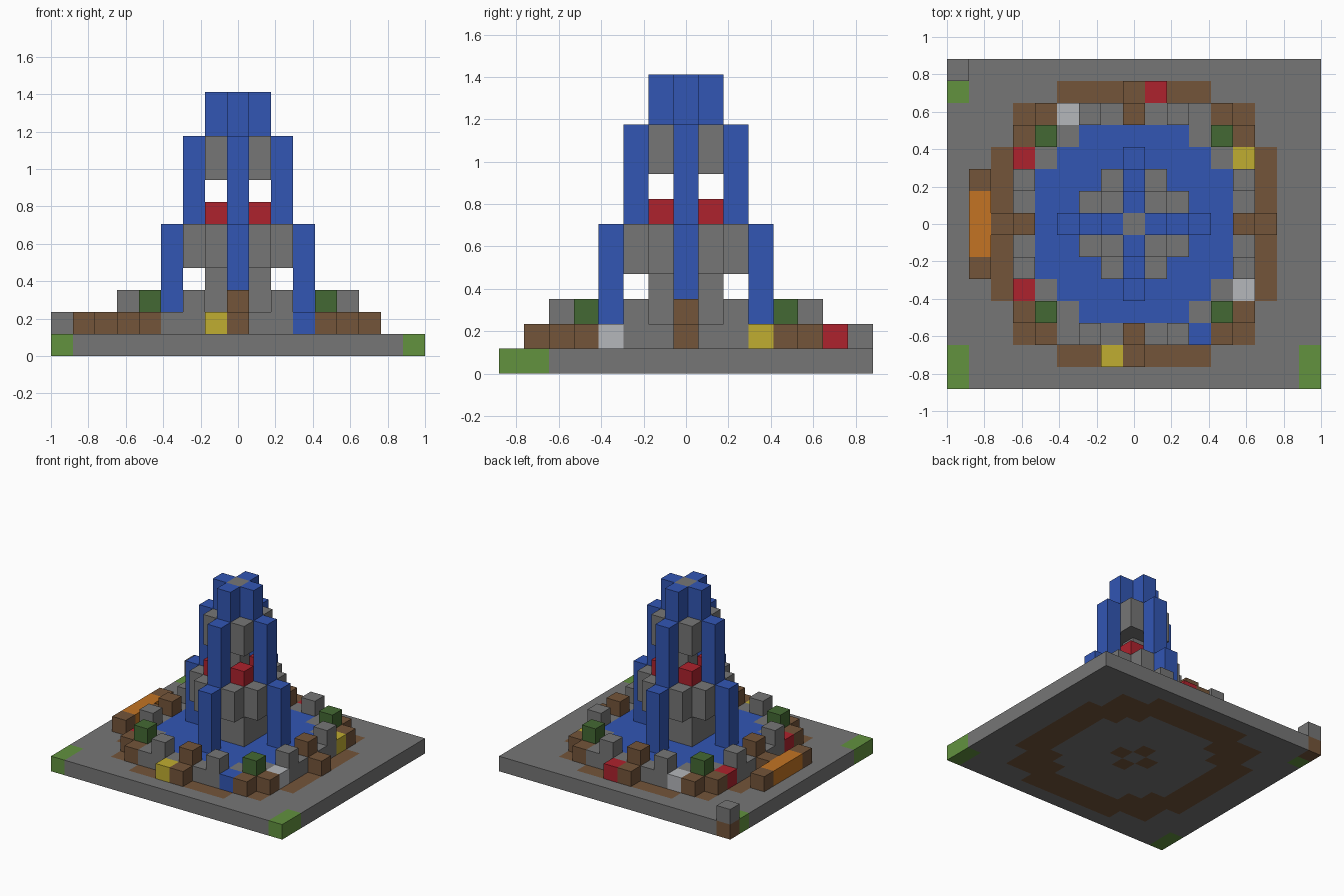
import bpy, bmesh
from mathutils import Vector

cube = bpy.data.objects.get("Cube")
if cube:
    bpy.data.objects.remove(cube, do_unlink=True)

U = 2 / 17  # block size

# Flat colours, as 8-bit display values
COLOURS = {
    "stone": (118, 118, 118),
    "water": (50, 86, 180),
    "earth": (116, 85, 58),
    "orange_wood": (195, 116, 35),
    "red_flower": (174, 34, 45),
    "yellow_flower": (192, 173, 49),
    "white_flower": (181, 183, 187),
    "grass": (98, 146, 63),
    "bush": (68, 105, 51),
}


def linear(c):
    c /= 255
    return c / 12.92 if c <= 0.04045 else ((c + 0.055) / 1.055) ** 2.4


def make_material(name, rgb):
    mat = bpy.data.materials.new(name)
    mat.use_nodes = True
    colour = [linear(c) for c in rgb] + [1]
    mat.diffuse_color = colour
    bsdf = mat.node_tree.nodes["Principled BSDF"]
    bsdf.inputs["Base Color"].default_value = colour
    bsdf.inputs["Roughness"].default_value = 0.9
    return mat


MATS = {n: make_material(n, rgb) for n, rgb in COLOURS.items()}
blocks = {}  # (x, y, layer) -> (part, colour)


def fill(part, colour, cells, low, high=None):
    """Stack blocks on each cell from layer low to layer high."""
    for x, y in cells:
        for z in range(low, (low if high is None else high) + 1):
            blocks[x, y, z] = (part, colour)


def around(a, b):
    """Mirror a cell across both axes and the diagonal."""
    return {(s * p, t * q) for p, q in ((a, b), (b, a)) for s in (-1, 1) for t in (-1, 1)}


# Ground slab with an earth ring below the basin
ground = [(x, y) for x in range(-8, 9) for y in range(-7, 8)]
pool = [(x, y) for x, y in ground if max(abs(x), abs(y)) <= 4 and abs(x) + abs(y) <= 6]
ring = [(x, y) for x, y in ground if (x, y) not in pool and max(abs(x), abs(y)) <= 6
        and (max(abs(x), abs(y)) <= 5 or min(abs(x), abs(y)) <= 3)]
fill("ground_slab", "stone", ground, 0)
fill("ground_slab", "earth", ring, 0)
fill("ground_slab", "earth", around(1, 0), 0)
fill("ground_slab", "earth", [(-8, 7)], 0)
fill("ground_slab", "grass", [(-8, -7), (-8, -6), (8, -7), (8, -6), (-8, 6)], 0)
fill("corner_stone", "stone", [(-8, 7)], 1)

# Basin and its wall
fill("pool_water", "water", pool, 1)
for a, b, top in ((5, 1, 1), (5, 2, 2), (5, 3, 1), (4, 3, 1), (4, 4, 1)):
    fill("basin_wall", "stone", around(a, b), 1, top)
fill("wall_planters", "earth", around(5, 4), 1)
fill("corner_bushes", "bush", around(4, 4), 2)
fill("wall_posts", "earth", around(5, 0), 1, 2)
fill("post_steps", "earth", around(6, 0), 1)

# Flowers and the spill block
fill("red_flowers", "red_flower", [(-5, 3), (-5, -3), (1, 6)], 1)
fill("yellow_flowers", "yellow_flower", [(5, 3), (-1, -6)], 1)
fill("white_flowers", "white_flower", [(5, -3), (-3, 5)], 1)
fill("spill_block", "water", [(3, -5)], 1)

# Bench
fill("bench_seat", "orange_wood", [(-7, y) for y in (-1, 0, 1)], 1)
fill("bench_ends", "earth", [(-7, -2), (-7, 2)], 1)

# Tiered stone tower
fill("tower_core", "stone", [(0, 0)], 1, 11)
fill("lower_pillar", "stone", around(1, 1) | around(1, 0), 1, 5)
fill("lower_tier", "stone", around(2, 1) | around(2, 0), 4, 5)
fill("tower_lamps", "red_flower", around(1, 1), 6)
fill("upper_tier", "stone", around(1, 1) | around(1, 0), 8, 9)

# Falling water, stepping outward and down
for name, reach, low, high in (("upper_cascade", 1, 10, 11),
                               ("middle_cascade", 2, 6, 9),
                               ("lower_cascade", 3, 2, 5)):
    fill(name, "water", around(reach, 0), low, high)

# Turn each part into a mesh with only its exposed faces
DIRECTIONS = [Vector(d) for d in ((1, 0, 0), (-1, 0, 0), (0, 1, 0),
                                  (0, -1, 0), (0, 0, 1), (0, 0, -1))]


def build(part):
    mesh = bpy.data.meshes.new(part)
    bm = bmesh.new()
    slots = []
    for cell, (owner, colour) in blocks.items():
        if owner != part:
            continue
        if colour not in slots:
            slots.append(colour)
            mesh.materials.append(MATS[colour])
        centre = Vector(cell) + Vector((0, 0, 0.5))
        for n in DIRECTIONS:
            if tuple(int(c) for c in Vector(cell) + n) in blocks:
                continue
            a = Vector((n.y, n.z, n.x)) / 2
            b = n.cross(a)
            corners = (a + b, b - a, -a - b, a - b)
            face = bm.faces.new([bm.verts.new((centre + n / 2 + c) * U) for c in corners])
            face.material_index = slots.index(colour)
    bmesh.ops.remove_doubles(bm, verts=bm.verts, dist=U / 100)
    bm.to_mesh(mesh)
    bm.free()
    bpy.context.collection.objects.link(bpy.data.objects.new(part, mesh))


for part in dict.fromkeys(owner for owner, _ in blocks.values()):
    build(part)
